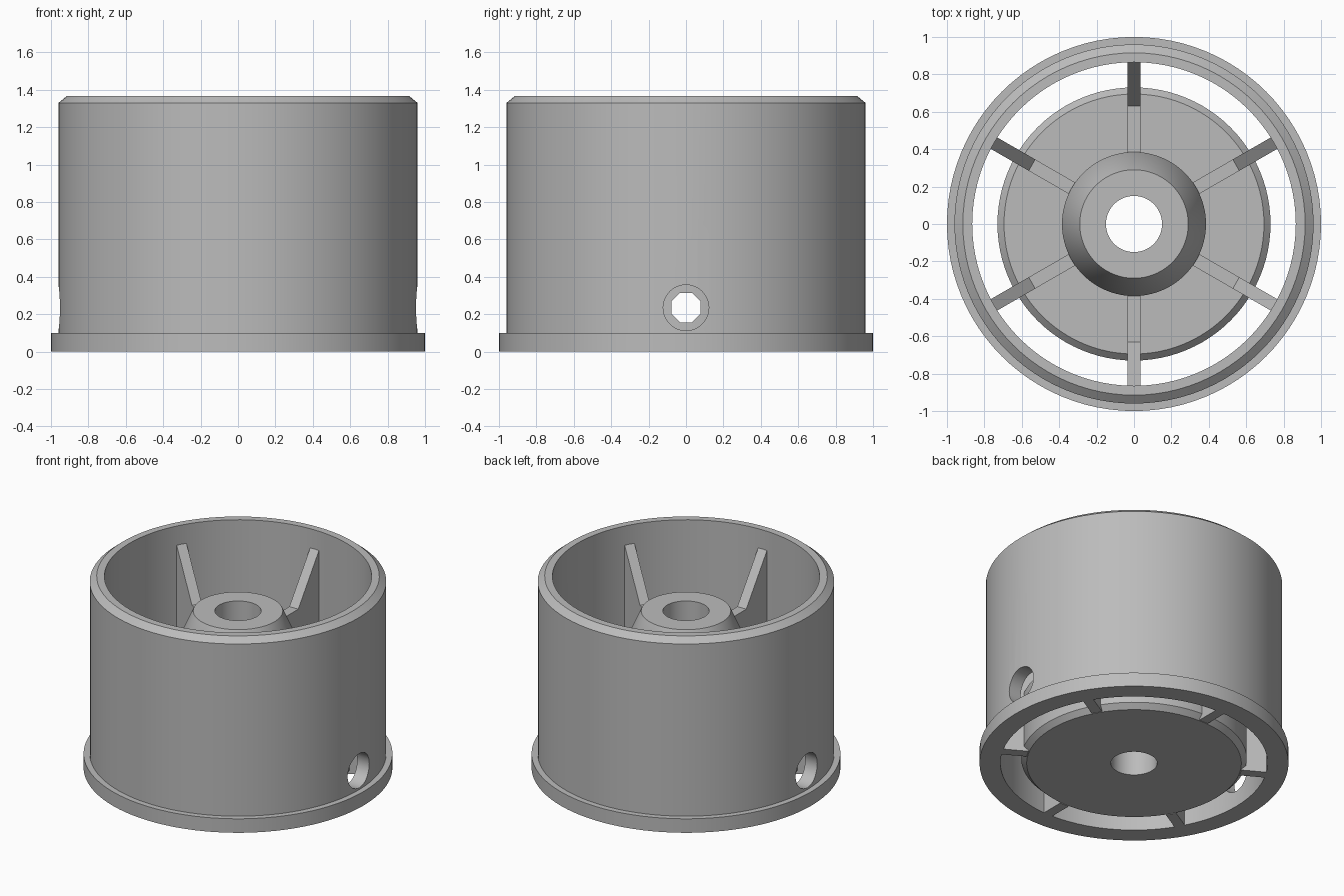
import bpy, bmesh, math
from mathutils import Matrix, Vector

cube = bpy.data.objects.get("Cube")
if cube:
    bpy.data.objects.remove(cube, do_unlink=True)

grey = bpy.data.materials.new("plain grey")
grey.use_nodes = True
colour = (0.5, 0.5, 0.5, 1)
grey.diffuse_color = colour
grey.node_tree.nodes["Principled BSDF"].inputs["Base Color"].default_value = colour


def finish(name, bm):
    bmesh.ops.recalc_face_normals(bm, faces=bm.faces[:])
    mesh = bpy.data.meshes.new(name)
    bm.to_mesh(mesh)
    bm.free()
    mesh.materials.append(grey)
    obj = bpy.data.objects.new(name, mesh)
    bpy.context.collection.objects.link(obj)
    return obj


def select(obj):
    bpy.ops.object.select_all(action='DESELECT')
    obj.select_set(True)
    bpy.context.view_layer.objects.active = obj


def lathe(name, profile, steps=96):
    """Turn a closed (radius, height) outline around z."""
    bm = bmesh.new()
    rings = []
    for i in range(steps):
        a = math.tau * i / steps
        rings.append([bm.verts.new((r * math.cos(a), r * math.sin(a), z)) for r, z in profile])
    n = len(profile)
    for i in range(steps):
        p, q = rings[i], rings[(i + 1) % steps]
        for j in range(n):
            k = (j + 1) % n
            bm.faces.new((p[j], q[j], q[k], p[k]))
    return finish(name, bm)


def drill_across(obj, radius, sides, height, turn=0):
    """Cut a straight hole along x right through the object."""
    bm = bmesh.new()
    bmesh.ops.create_cone(bm, cap_ends=True, segments=sides, radius1=radius,
                          radius2=radius, depth=3)
    bm.transform(Matrix.Translation((0, 0, height)) @ Matrix.Rotation(math.pi / 2, 4, 'Y')
                 @ Matrix.Rotation(turn, 4, 'Z'))
    cutter = finish("hole_cutter", bm)
    cutter.hide_render = True
    mod = obj.modifiers.new("hole", 'BOOLEAN')
    mod.operation = 'DIFFERENCE'
    mod.solver = 'EXACT'
    mod.object = cutter
    select(obj)
    bpy.ops.object.modifier_apply(modifier=mod.name)
    bpy.data.objects.remove(cutter, do_unlink=True)


def smooth(obj):
    select(obj)
    bpy.ops.object.shade_smooth_by_angle(angle=math.radians(30))


HOLE_Z = 0.235

# Outer sleeve with base flange and chamfered rim
sleeve = lathe("outer_sleeve", [(0.865, 0), (1, 0), (1, 0.1), (0.96, 0.1),
                                (0.96, 1.33), (0.915, 1.367), (0.865, 1.367)])
drill_across(sleeve, 0.122, 48, HOLE_Z)
smooth(sleeve)

# Central hub: chamfered disc, boss with tapered top, and bore
hub = lathe("hub", [(0.15, 0), (0.695, 0), (0.73, 0.035), (0.73, 0.435), (0.695, 0.47),
                    (0.385, 0.47), (0.385, 0.91), (0.29, 1.12), (0.15, 1.12)])
drill_across(hub, 0.085, 8, HOLE_Z, math.pi / 8)
smooth(hub)

# Six webs joining the hub to the sleeve
web = [(0.37, 0.3), (0.37, 0.9), (0.63, 0.9), (0.868, 1.235), (0.868, 0), (0.7, 0), (0.7, 0.3)]
for i in range(6):
    bm = bmesh.new()
    face = bm.faces.new([bm.verts.new((r, -0.035, z)) for r, z in web])
    side = bmesh.ops.extrude_face_region(bm, geom=[face])
    moved = [v for v in side["geom"] if isinstance(v, bmesh.types.BMVert)]
    bmesh.ops.translate(bm, verts=moved, vec=Vector((0, 0.07, 0)))
    bm.transform(Matrix.Rotation(math.radians(30 + 60 * i), 4, 'Z'))
    finish(f"web_{i + 1}", bm)
